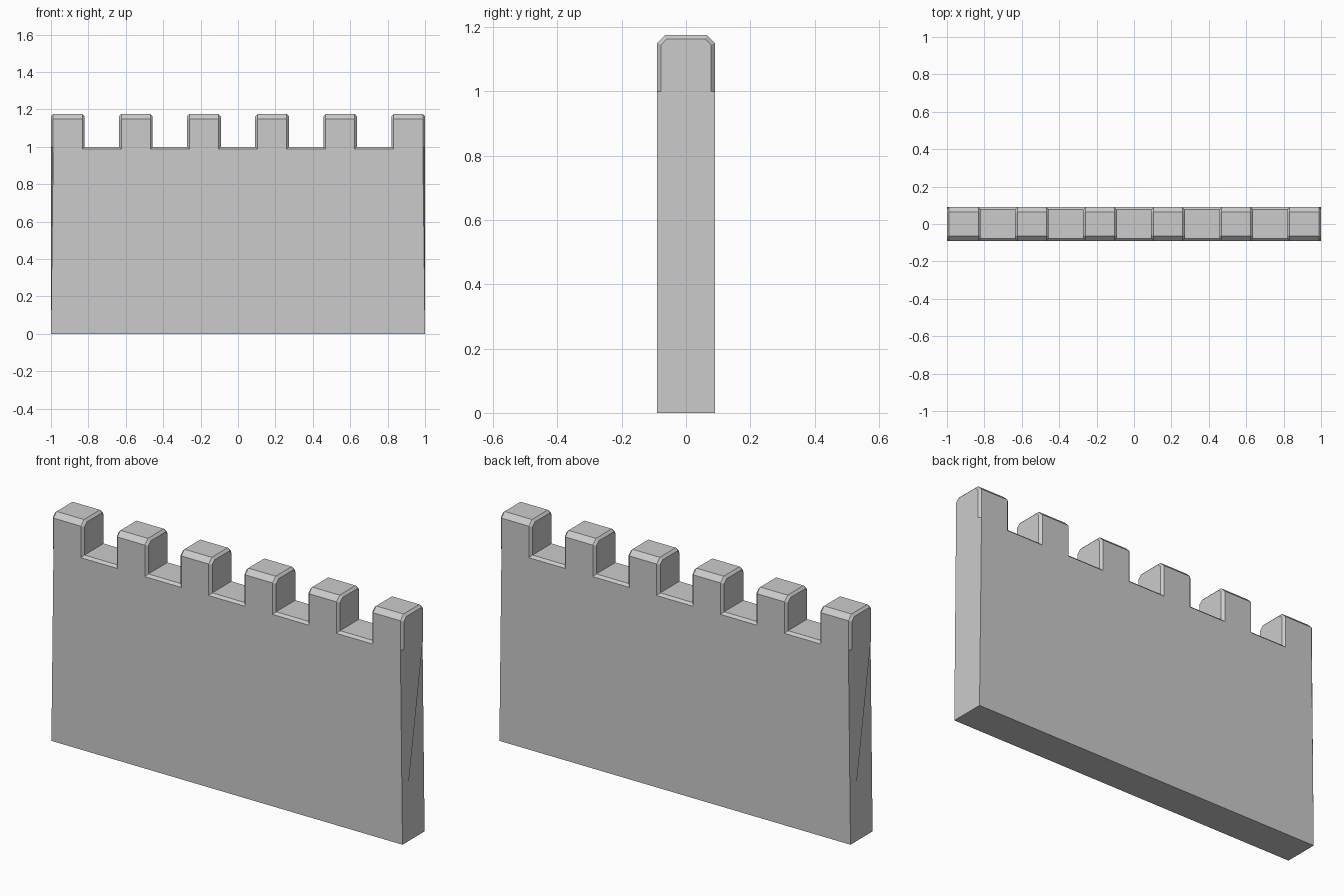
import bpy, bmesh

if "Cube" in bpy.data.objects:
    bpy.data.objects.remove(bpy.data.objects["Cube"])

HALF_T = 0.09      # half wall thickness
FLOOR, TOP = 1.0, 1.175
MERLON_W, COUNT = 0.18, 6
PITCH = (2 - MERLON_W) / (COUNT - 1)

# Crenellated outline in the x-z plane
outline = [(1, 0), (-1, 0)]
for i in range(COUNT):
    left = -1 + i * PITCH
    right = left + MERLON_W
    outline += [(left, FLOOR), (left, TOP), (right, TOP), (right, FLOOR)]

# Extrude the outline through the wall thickness
bm = bmesh.new()
face = bm.faces.new([bm.verts.new((x, -HALF_T, z)) for x, z in outline])
ext = bmesh.ops.extrude_face_region(bm, geom=[face])
new_verts = [g for g in ext["geom"] if isinstance(g, bmesh.types.BMVert)]
bmesh.ops.translate(bm, verts=new_verts, vec=(0, 2 * HALF_T, 0))
bmesh.ops.recalc_face_normals(bm, faces=bm.faces)


def chamfer(edges, width):
    bmesh.ops.bevel(bm, geom=edges, offset=width, offset_type='OFFSET',
                    segments=1, profile=0.5, affect='EDGES', clamp_overlap=False)


def along_x(e):
    a, b = (v.co for v in e.verts)
    return abs(a.y - b.y) < 1e-4 and abs(a.z - b.z) < 1e-4


# Wide chamfer on the front and back of each merlon top
chamfer([e for e in bm.edges if along_x(e) and e.verts[0].co.z > TOP - 0.001], 0.025)

# Narrow chamfer on merlon corners, top sides and crenel floor edges
narrow = []
for e in bm.edges:
    a, b = (v.co for v in e.verts)
    if min(a.z, b.z) < FLOOR - 0.001:
        continue
    if along_x(e):
        if a.z < FLOOR + 0.001:
            narrow.append(e)
    elif max(a.z, b.z) > FLOOR + 0.001:
        narrow.append(e)
chamfer(narrow, 0.012)

mesh = bpy.data.meshes.new("battlement_wall")
bm.normal_update()
bm.to_mesh(mesh)
bm.free()
wall = bpy.data.objects.new("battlement_wall", mesh)
bpy.context.collection.objects.link(wall)
